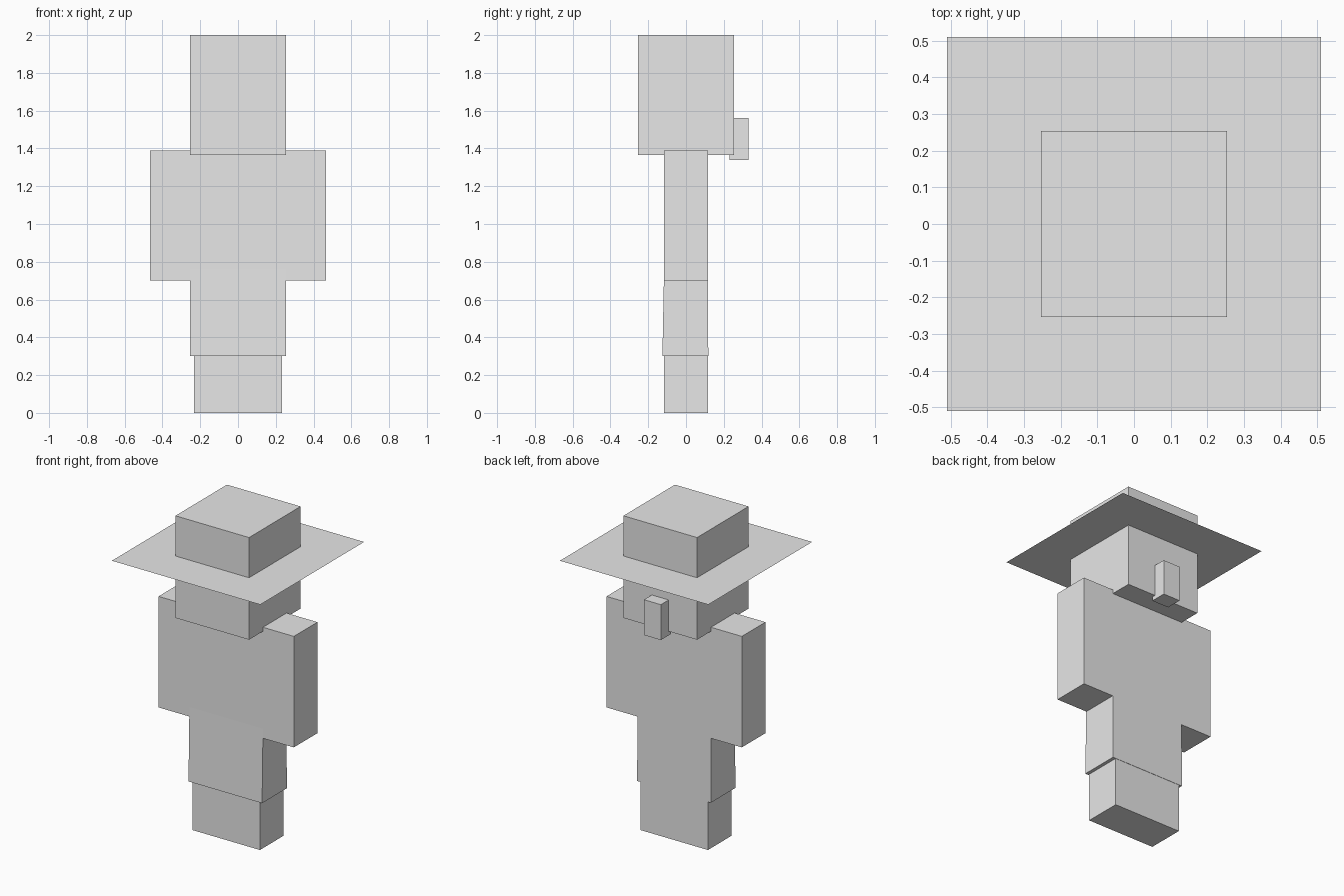
import bpy

if "Cube" in bpy.data.objects:
    bpy.data.objects.remove(bpy.data.objects["Cube"])

grey = bpy.data.materials.new("light_grey")
grey.diffuse_color = (0.8, 0.8, 0.8, 1)
grey.use_nodes = True
grey.node_tree.nodes["Principled BSDF"].inputs["Base Color"].default_value = grey.diffuse_color


def box(name, x, y, z, y_top=None):
    """Box from (min, max) ranges; y_top gives a different depth at the top."""
    yt = y_top or y
    verts = [(x[i], yy[j], z[k]) for k, yy in ((0, y), (1, yt))
             for i, j in ((0, 0), (1, 0), (1, 1), (0, 1))]
    faces = [(3, 2, 1, 0), (4, 5, 6, 7)]
    faces += [(i, (i + 1) % 4, (i + 1) % 4 + 4, i + 4) for i in range(4)]
    return add(name, verts, faces)


def add(name, verts, faces):
    mesh = bpy.data.meshes.new(name)
    mesh.from_pydata(verts, [], faces)
    mesh.materials.append(grey)
    obj = bpy.data.objects.new(name, mesh)
    bpy.context.collection.objects.link(obj)
    return obj


DEPTH = (-0.116, 0.116)

# Limbs, one pair per side
for side, s in (("left", -1), ("right", 1)):
    box(side + "_leg", sorted((0, s * 0.232)), DEPTH, (0, 0.70))
    box(side + "_arm", sorted((s * 0.232, s * 0.465)), DEPTH, (0.70, 1.39))

# Torso and the slightly flared robe skirt over the legs
box("torso", (-0.232, 0.232), DEPTH, (0.70, 1.39))
box("robe_skirt", (-0.253, 0.253), (-0.125, 0.118), (0.30, 0.76), DEPTH)

# Head with hood and crown in one block, nose on the back-facing side
box("head", (-0.253, 0.253), (-0.253, 0.253), (1.365, 2.0))
box("nose", (-0.058, 0.058), (0.23, 0.33), (1.34, 1.56))

# Paper-thin square hat brim
B, Z = 0.51, 1.75
add("hat_brim", [(-B, -B, Z), (B, -B, Z), (B, B, Z), (-B, B, Z)], [(0, 1, 2, 3)])
